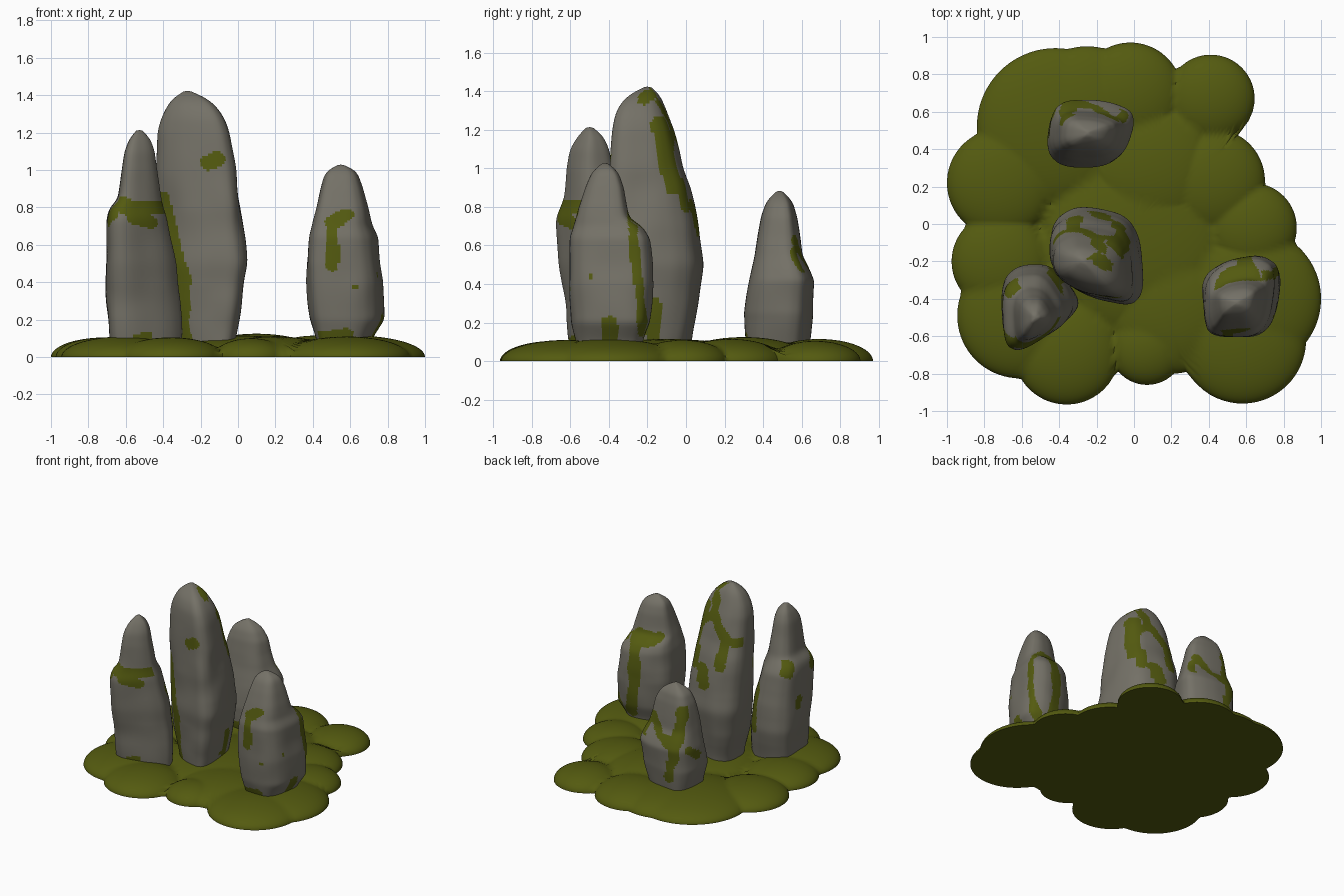
import bpy, bmesh, math
from mathutils import Vector, noise

if "Cube" in bpy.data.objects:
    bpy.data.objects.remove(bpy.data.objects["Cube"])


def material(name, rgb):
    m = bpy.data.materials.new(name)
    m.diffuse_color = (*rgb, 1)
    m.use_nodes = True
    m.node_tree.nodes["Principled BSDF"].inputs["Base Color"].default_value = m.diffuse_color
    return m


STONE = material("grey stone", (0.175, 0.165, 0.135))
MOSS = material("moss green", (0.088, 0.103, 0.005))


def finish(bm, name, mats, angle):
    bmesh.ops.recalc_face_normals(bm, faces=bm.faces[:])
    me = bpy.data.meshes.new(name)
    bm.to_mesh(me)
    bm.free()
    for m in mats:
        me.materials.append(m)
    ob = bpy.data.objects.new(name, me)
    bpy.context.collection.objects.link(ob)
    bpy.ops.object.select_all(action='DESELECT')
    ob.select_set(True)
    bpy.context.view_layer.objects.active = ob
    bpy.ops.object.shade_smooth_by_angle(angle=math.radians(angle))


def skin(bm, rings):
    """Bridge closed rings of equal length."""
    n = len(rings[0])
    for a, b in zip(rings, rings[1:]):
        for i in range(n):
            j = (i + 1) % n
            bm.faces.new((a[i], a[j], b[j], b[i]))


def fan(bm, ring, centre):
    c = bm.verts.new(centre)
    for i in range(len(ring)):
        bm.faces.new((ring[i], ring[(i + 1) % len(ring)], c))


# Moss ground: overlapping low domes (x, y, radius, height)
DOMES = [(0.41, 0.67, 0.235, .105), (-0.02, 0.69, 0.28, .115), (-0.25, 0.61, 0.34, .11),
         (-0.42, 0.52, 0.42, .11), (-0.71, 0.22, 0.29, .105), (-0.71, -0.2, 0.265, .105),
         (-0.61, -0.49, 0.335, .11), (-0.36, -0.68, 0.285, .105), (0.07, -0.66, 0.2, .10),
         (0.58, -0.62, 0.34, .11), (0.62, -0.40, 0.38, .115), (0.63, -0.02, 0.24, .11),
         (0.42, 0.23, 0.28, .115), (0.0, -0.1, 0.5, .115), (0.1, 0.3, 0.35, .125),
         (0.2, -0.45, 0.35, .11)]


def ground_height(x, y):
    return max(h * math.sqrt(max(0, 1 - ((x - a) ** 2 + (y - b) ** 2) / r ** 2))
               for a, b, r, h in DOMES)


def ground_radius(dx, dy):
    best = 0
    for a, b, r, h in DOMES:
        p = a * dx + b * dy
        disc = r * r - a * a - b * b + p * p
        if disc > 0:
            best = max(best, p + math.sqrt(disc))
    return best


bm = bmesh.new()
SEG, RINGS = 240, 44
rings = []
for k in range(1, RINGS + 1):
    t = math.sin(math.pi / 2 * k / RINGS)
    ring = []
    for i in range(SEG):
        a = 2 * math.pi * i / SEG
        dx, dy = math.cos(a), math.sin(a)
        r = ground_radius(dx, dy) * t
        z = ground_height(dx * r, dy * r) if k < RINGS else 0
        ring.append(bm.verts.new((dx * r, dy * r, z)))
    rings.append(ring)
skin(bm, rings)
fan(bm, rings[0], (0, 0, ground_height(0, 0)))
fan(bm, rings[-1], (0, 0, 0))
finish(bm, "moss_ground", [MOSS], 60)


# Standing stones: a rounded footprint fitted to x and y limits at each height
def footprint(pts):
    pts = [Vector(p) for p in pts]
    for _ in range(4):
        new = []
        for i, p in enumerate(pts):
            q = pts[(i + 1) % len(pts)]
            new += [p.lerp(q, .22), p.lerp(q, .78)]
        pts = new
    lo = [min(p[i] for p in pts) for i in (0, 1)]
    hi = [max(p[i] for p in pts) for i in (0, 1)]
    return [[(p[i] - lo[i]) / (hi[i] - lo[i]) for i in (0, 1)] for p in pts]


def limits(rows, n=100):
    """Sample the limit table evenly in height, then soften the kinks."""
    out = []
    z0, z1 = rows[0][0], rows[-1][0]
    for k in range(n + 1):
        z = z0 + (z1 - z0) * k / n
        for a, b in zip(rows, rows[1:]):
            if z <= b[0] + 1e-9:
                t = (z - a[0]) / (b[0] - a[0])
                out.append([u + (v - u) * t for u, v in zip(a, b)])
                break
    for _ in range(5):
        out = [out[0]] + [[(a + 2 * b + c) / 4 for a, b, c in zip(*out[i - 1:i + 2])]
                          for i in range(1, n)] + [out[-1]]
    return out


# viewing side: (horizontal axis, facing axis, sign)
SIDES = {"front": (0, 1, -1), "back": (0, 1, 1), "right": (1, 0, 1), "left": (1, 0, -1)}


def near_stroke(u, z, path, r):
    p = Vector((u, z))
    for a, b in zip(path, path[1:] or path):
        a, b = Vector(a), Vector(b)
        d = b - a
        t = max(0, min(1, (p - a).dot(d) / d.dot(d))) if d.length else 0
        if (a + d * t - p).length < r:
            return True
    return False


def stone(name, outline, rows, strokes):
    bm = bmesh.new()
    base = footprint(outline)
    rings = []
    for z, xa, xb, ya, yb in limits(rows):
        ring = []
        for u, v in base:
            p = Vector((xa + (xb - xa) * u, ya + (yb - ya) * v, z))
            c = Vector(((xa + xb) / 2, (ya + yb) / 2, z))
            p = c + (p - c) * (1 + 0.05 * noise.noise(p * 5))
            ring.append(bm.verts.new(p))
        rings.append(ring)
    skin(bm, rings)
    z, xa, xb, ya, yb = rows[-1]
    fan(bm, rings[-1], ((xa + xb) / 2, (ya + yb) / 2, z + .004))
    bm.faces.new(rings[0])
    bmesh.ops.recalc_face_normals(bm, faces=bm.faces[:])
    # Moss streaks painted by side and distance to a stroke
    for f in bm.faces:
        c = f.calc_center_median()
        wob = 1 + 0.5 * noise.noise(c * 9)
        for side, r, path in strokes:
            h, axis, s = SIDES[side]
            if f.normal[axis] * s > 0.3 and near_stroke(c[h], c.z, path, r * wob):
                f.material_index = 1
    finish(bm, name, [STONE, MOSS], 50)


stone("tall_stone",
      [(-.46, .02), (-.29, .12), (.04, .03), (.06, -.46), (-.26, -.39), (-.46, -.24)],
      [(.04, -.36, -.02, -.39, .02), (.12, -.37, .0, -.40, .03), (.3, -.42, .02, -.42, .07),
       (.5, -.44, .045, -.43, .09), (.7, -.45, .03, -.42, .07), (.9, -.445, .0, -.41, .03),
       (1.0, -.44, -.01, -.40, -.01), (1.2, -.43, -.05, -.38, -.06),
       (1.28, -.41, -.08, -.365, -.09), (1.35, -.375, -.125, -.33, -.12),
       (1.4, -.33, -.19, -.27, -.15), (1.42, -.29, -.25, -.22, -.18)],
      [("front", .035, [(-.16, 1.04), (-.1, 1.06)]),
       ("front", .045, [(-.4, .84), (-.36, .65), (-.3, .4), (-.29, .1)]),
       ("right", .04, [(-.22, 1.37), (-.18, 1.38)]),
       ("right", .05, [(-.13, 1.22), (-.1, 1.16)]),
       ("right", .04, [(-.18, .1), (-.17, .28)]),
       ("right", .025, [(-.02, .93), (0, .8)]),
       ("back", .04, [(-.18, 1.33), (-.2, 1.2), (-.32, 1.04), (-.32, .85)]),
       ("back", .03, [(-.32, 1.04), (-.42, 1.02)]),
       ("back", .035, [(-.2, 1.2), (-.07, 1.1), (-.04, .9)]),
       ("back", .05, [(-.17, .8), (-.18, .7)])])

stone("left_stone",
      [(-.72, -.3), (-.62, -.2), (-.43, -.2), (-.28, -.42), (-.37, -.56), (-.6, -.68), (-.71, -.63)],
      [(.04, -.68, -.30, -.60, -.25), (.12, -.69, -.30, -.61, -.24), (.3, -.71, -.305, -.63, -.22),
       (.5, -.705, -.335, -.655, -.23), (.74, -.70, -.38, -.67, -.27), (.8, -.685, -.4, -.65, -.31),
       (.84, -.645, -.41, -.635, -.34), (1.0, -.62, -.43, -.62, -.38),
       (1.1, -.605, -.445, -.60, -.40), (1.17, -.58, -.47, -.56, -.43),
       (1.21, -.545, -.51, -.52, -.48)],
      [("front", .04, [(-.66, .83), (-.57, .79), (-.43, .80)]),
       ("front", .04, [(-.55, .75), (-.47, .72)]),
       ("front", .025, [(-.54, .1), (-.48, .11)]),
       ("left", .04, [(-.64, .78), (-.6, .74)]),
       ("left", .035, [(-.36, .8), (-.33, .74)]),
       ("left", .03, [(-.42, .52), (-.41, .48)]),
       ("back", .04, [(-.42, .6), (-.42, .3)])])

stone("right_stone",
      [(.34, -.28), (.49, -.18), (.68, -.15), (.8, -.23), (.74, -.63), (.39, -.63), (.35, -.5)],
      [(.04, .43, .70, -.55, -.23), (.11, .41, .725, -.57, -.22), (.2, .385, .78, -.595, -.185),
       (.4, .365, .775, -.605, -.172), (.5, .365, .76, -.607, -.175), (.64, .38, .745, -.603, -.185),
       (.7, .395, .715, -.58, -.22), (.74, .405, .705, -.57, -.29), (.8, .42, .695, -.555, -.305),
       (.9, .44, .67, -.525, -.32), (.97, .46, .645, -.495, -.345),
       (1.005, .485, .62, -.465, -.375), (1.025, .53, .57, -.435, -.405)],
      [("front", .04, [(.51, .71), (.59, .76)]),
       ("front", .03, [(.505, .7), (.505, .49)]),
       ("front", .02, [(.625, .375)]),
       ("front", .03, [(.44, .11), (.58, .12)]),
       ("right", .015, [(-.49, .44)]),
       ("right", .04, [(-.4, .12), (-.4, .2)]),
       ("right", .025, [(-.28, .74), (-.26, .5), (-.22, .15)]),
       ("back", .045, [(.48, .74), (.62, .73)]),
       ("back", .045, [(.6, .73), (.58, .45), (.62, .15)])])

stone("back_stone",
      [(-.47, .29), (-.06, .29), (.02, .6), (-.15, .68), (-.44, .69)],
      [(.04, -.42, -.08, .32, .63), (.11, -.43, -.06, .31, .64), (.25, -.46, -.02, .305, .66),
       (.42, -.45, .0, .33, .665), (.48, -.44, -.02, .34, .64), (.55, -.43, -.05, .355, .605),
       (.65, -.41, -.08, .37, .59), (.75, -.39, -.10, .39, .575), (.82, -.36, -.14, .415, .555),
       (.86, -.31, -.19, .445, .525), (.88, -.265, -.235, .47, .5)],
      [("back", .04, [(-.36, .7), (-.36, .45), (-.3, .2)]),
       ("back", .035, [(-.36, .45), (-.2, .5), (-.12, .62)]),
       ("right", .035, [(.58, .56), (.61, .49)]),
       ("left", .03, [(.58, .42), (.5, .36)]),
       ("front", .03, [(-.25, .11), (-.2, .12)])])
